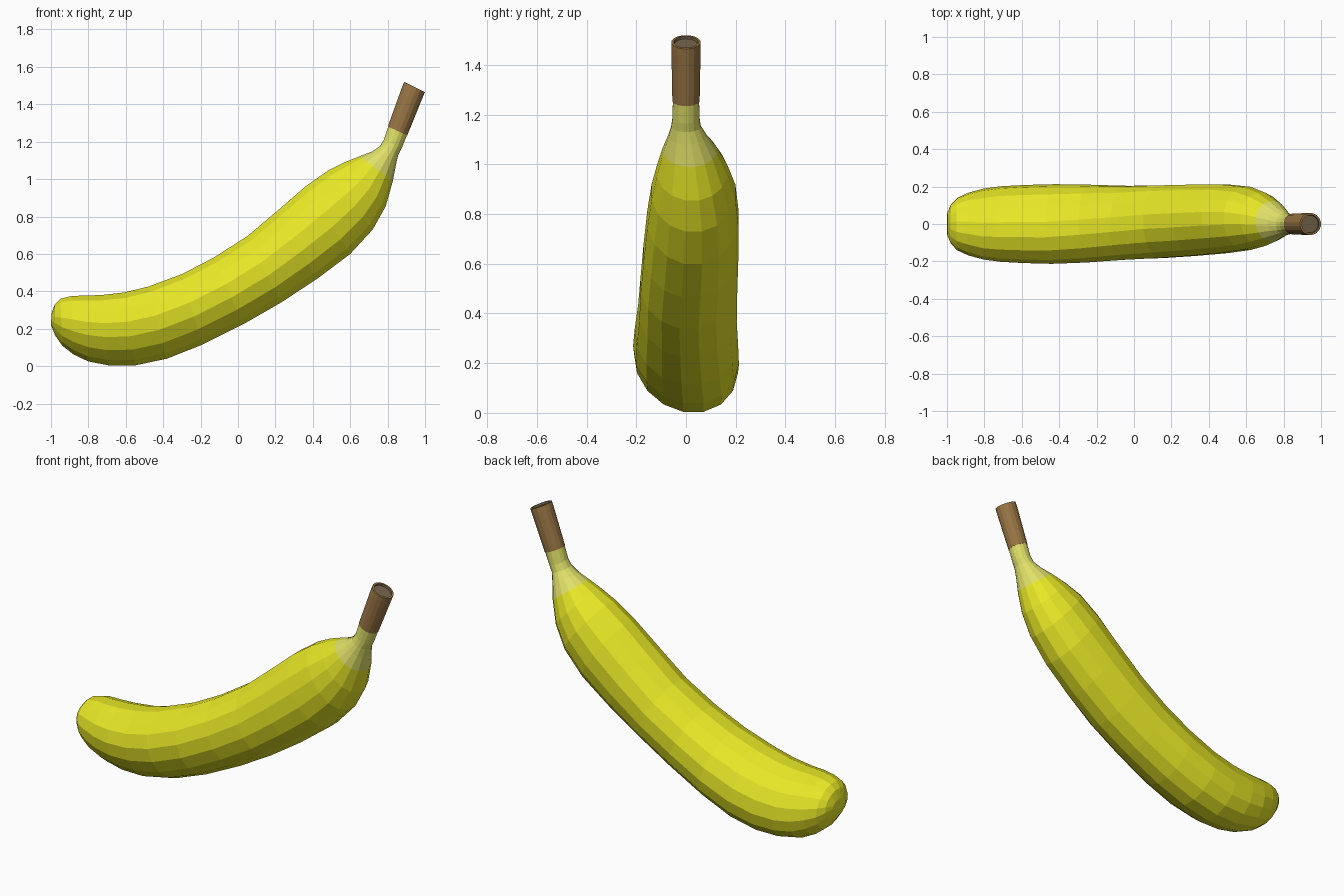
import bpy, bmesh, math
from mathutils import Vector

SIDES = 16
GROW = 1 / math.cos(math.pi / SIDES)


def material(name, rgb):
    m = bpy.data.materials.new(name)
    m.diffuse_color = (*rgb, 1)
    return m


def ring_points(ux, uz, lx, lz, half_w, yc, skew=0.0):
    """Cross-section between an upper and a lower outline point."""
    mid = Vector(((ux + lx) / 2, yc, (uz + lz) / 2))
    up = Vector(((ux - lx) / 2, -skew, (uz - lz) / 2)) * GROW
    side = Vector((0, half_w, 0))
    angles = [2 * math.pi * (i + 0.5) / SIDES for i in range(SIDES)]
    return [mid + up * math.cos(a) + side * math.sin(a) for a in angles]


def loft(name, rings, mats, mat_of_band, caps):
    """Skin a row of cross-sections; caps = (start material, end material)."""
    bm = bmesh.new()
    rows = [[bm.verts.new(p) for p in r] for r in rings]
    for k, (a, b) in enumerate(zip(rows, rows[1:])):
        for i in range(SIDES):
            j = (i + 1) % SIDES
            bm.faces.new((a[i], a[j], b[j], b[i])).material_index = mat_of_band(k)
    for row, cap in zip((rows[0], rows[-1]), caps):
        if cap is not None:
            bm.faces.new(row).material_index = cap
    bmesh.ops.recalc_face_normals(bm, faces=bm.faces)
    me = bpy.data.meshes.new(name)
    bm.to_mesh(me)
    bm.free()
    for m in mats:
        me.materials.append(m)
    ob = bpy.data.objects.new(name, me)
    bpy.context.collection.objects.link(ob)
    return ob


yellow = material("peel_yellow", (0.80, 0.80, 0.02))
pale = material("neck_yellow", (0.74, 0.74, 0.14))
brown = material("stem_brown", (0.32, 0.18, 0.06))
dark = material("stem_cut", (0.18, 0.13, 0.07))

# Peel: upper x, upper z, lower x, lower z, half width, y centre, skew
peel = [
    (-0.997, 0.280, -1.000, 0.220, 0.060, 0.000, 0.00),
    (-0.980, 0.330, -0.978, 0.165, 0.105, 0.000, 0.01),
    (-0.950, 0.360, -0.940, 0.110, 0.140, 0.000, 0.015),
    (-0.890, 0.375, -0.880, 0.063, 0.167, 0.000, 0.02),
    (-0.810, 0.378, -0.800, 0.025, 0.187, 0.000, 0.03),
    (-0.730, 0.380, -0.690, 0.004, 0.200, 0.000, 0.03),
    (-0.610, 0.394, -0.550, 0.004, 0.207, 0.000, 0.03),
    (-0.480, 0.425, -0.380, 0.040, 0.211, 0.000, 0.03),
    (-0.300, 0.492, -0.190, 0.115, 0.208, 0.002, 0.02),
    (-0.130, 0.580, 0.030, 0.225, 0.200, 0.006, 0.01),
    (0.050, 0.695, 0.230, 0.340, 0.198, 0.012, 0.00),
    (0.210, 0.830, 0.420, 0.465, 0.194, 0.020, 0.00),
    (0.360, 0.960, 0.600, 0.600, 0.187, 0.028, 0.00),
    (0.480, 1.045, 0.720, 0.730, 0.172, 0.030, 0.00),
    (0.570, 1.090, 0.790, 0.855, 0.145, 0.025, 0.00),
    (0.650, 1.122, 0.828, 0.990, 0.110, 0.015, 0.00),
    (0.715, 1.147, 0.845, 1.080, 0.078, 0.006, 0.00),
    (0.758, 1.175, 0.857, 1.130, 0.060, 0.000, 0.00),
    (0.780, 1.210, 0.875, 1.165, 0.055, 0.000, 0.00),
    (0.803, 1.280, 0.903, 1.235, 0.054, 0.000, 0.00),
]
loft("peel", [ring_points(*r) for r in peel], [yellow, pale],
     lambda k: 1 if k >= 15 else 0, (0, None))

# Stem with a rim and a slightly sunken dark cut end
stem = [
    (0.801, 1.281, 0.905, 1.234, 0.056, 0),
    (0.878, 1.495, 0.990, 1.443, 0.060, 0),
    (0.888, 1.519, 0.999, 1.465, 0.059, 0),
    (0.898, 1.515, 0.989, 1.470, 0.049, 0),
    (0.894, 1.505, 0.985, 1.460, 0.047, 0),
]
loft("stem", [ring_points(*r) for r in stem], [brown, dark],
     lambda k: 1 if k == 3 else 0, (None, 1))
